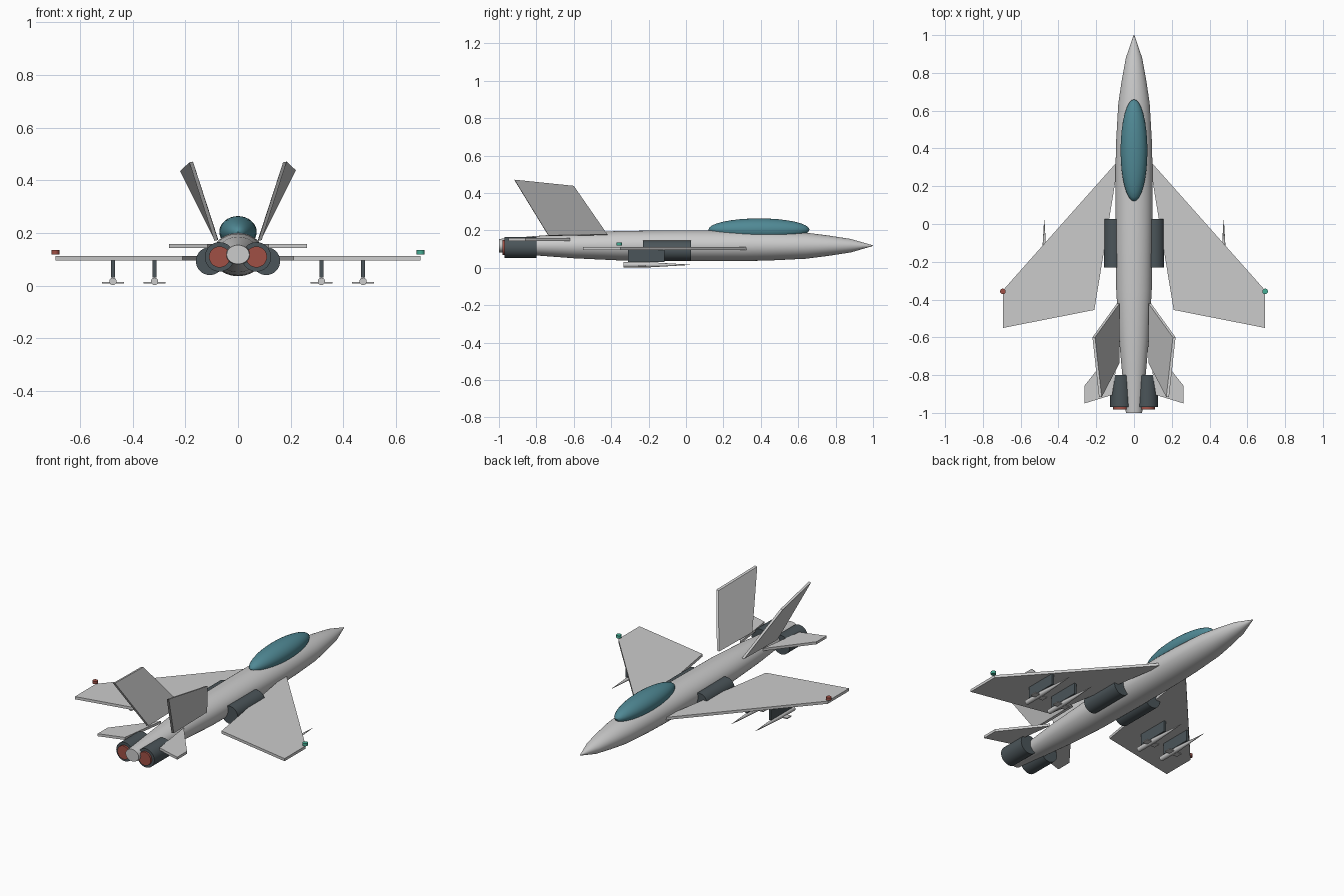
import bpy, bmesh, math
from mathutils import Vector

if "Cube" in bpy.data.objects:
    bpy.data.objects.remove(bpy.data.objects["Cube"])


def material(name, color):
    m = bpy.data.materials.new(name)
    m.diffuse_color = (*color, 1)
    m.use_nodes = True
    m.node_tree.nodes["Principled BSDF"].inputs["Base Color"].default_value = m.diffuse_color
    return m


DARK = material("dark_metal", (0.07, 0.09, 0.10))
TEAL = material("canopy_glass", (0.08, 0.25, 0.30))
RED = material("red_glow", (0.35, 0.08, 0.06))
GREEN = material("green_light", (0.06, 0.42, 0.30))


def finish(name, bm, mat=None, smooth=False):
    bmesh.ops.recalc_face_normals(bm, faces=bm.faces)
    me = bpy.data.meshes.new(name)
    bm.to_mesh(me)
    bm.free()
    ob = bpy.data.objects.new(name, me)
    bpy.context.collection.objects.link(ob)
    if mat:
        me.materials.append(mat)
    if smooth:
        bpy.ops.object.select_all(action='DESELECT')
        bpy.context.view_layer.objects.active = ob
        ob.select_set(True)
        bpy.ops.object.shade_smooth_by_angle(angle=math.radians(35))
    return ob


def lathe_y(name, center, profile, mat=None, n=32, zscale=1.0):
    """Rings of (y, radius) about a y-directed axis through center (x, z)."""
    bm = bmesh.new()
    rings = []
    for y, r in profile:
        angles = [2 * math.pi * i / n for i in range(n)]
        rings.append([bm.verts.new((center[0] + r * math.cos(a), y,
                                    center[1] + r * zscale * math.sin(a))) for a in angles])
    for a, b in zip(rings, rings[1:]):
        for i in range(n):
            bm.faces.new((a[i], a[(i + 1) % n], b[(i + 1) % n], b[i]))
    bm.faces.new(rings[0])
    bm.faces.new(rings[-1])
    return finish(name, bm, mat, True)


def plate(name, points, offset, mat=None):
    """Flat polygon thickened along an offset vector."""
    bm = bmesh.new()
    low = [bm.verts.new(p) for p in points]
    high = [bm.verts.new(Vector(p) + Vector(offset)) for p in points]
    bm.faces.new(low)
    bm.faces.new(high)
    for i in range(len(low)):
        j = (i + 1) % len(low)
        bm.faces.new((low[i], low[j], high[j], high[i]))
    return finish(name, bm, mat)


def box(name, c, s, mat=None):
    x, y, z = (c[i] - s[i] / 2 for i in range(3))
    return plate(name, [(x, y, z), (x + s[0], y, z), (x + s[0], y + s[1], z),
                        (x, y + s[1], z)], (0, 0, s[2]), mat)


# Fuselage
lathe_y("fuselage", (0, 0.118),
        [(-1, 0.043), (-0.8, 0.062), (-0.6, 0.08), (-0.35, 0.094), (0, 0.098), (0.3, 0.098),
         (0.45, 0.094), (0.64, 0.083), (0.76, 0.065), (0.88, 0.043), (1, 0.002)],
        zscale=0.84, n=40)

# Canopy
bm = bmesh.new()
bmesh.ops.create_uvsphere(bm, u_segments=32, v_segments=16, radius=1)
bmesh.ops.scale(bm, vec=(0.071, 0.27, 0.06), verts=bm.verts)
bmesh.ops.translate(bm, vec=(0, 0.39, 0.204), verts=bm.verts)
finish("canopy", bm, TEAL, True)

for side, s in (("left", -1), ("right", 1)):
    # Wings and tailplanes
    plate(side + "_wing", [(s * x, y, 0.096) for x, y in
                           ((0.08, 0.34), (0.693, -0.35), (0.693, -0.55), (0.21, -0.455))],
          (0, 0, 0.016))
    plate(side + "_tailplane", [(s * x, y, 0.143) for x, y in
                                ((0.075, -0.62), (0.263, -0.857), (0.263, -0.95), (0.115, -0.905))],
          (0, 0, 0.015))
    # Canted fins
    plate(side + "_fin", [(s * 0.083 - 0.007, -0.42, 0.175), (s * 0.213 - 0.007, -0.6, 0.435),
                          (s * 0.178 - 0.007, -0.917, 0.468), (s * 0.083 - 0.007, -0.735, 0.17)],
          (0.014, 0, 0.003))
    # Intakes
    lathe_y(side + "_intake", (s * 0.107, 0.093), [(-0.23, 0.053), (0.027, 0.053)], DARK)
    # Engine nozzles and glowing exhaust discs
    lathe_y(side + "_nozzle", (s * 0.07, 0.109), [(-0.97, 0.056), (-0.8, 0.056)], DARK)
    lathe_y(side + "_exhaust", (s * 0.07, 0.109), [(-0.982, 0.04), (-0.965, 0.04)], RED)
    # Pylons with missiles
    for pos, x in (("inner", 0.317), ("outer", 0.475)):
        tag = f"{side}_{pos}"
        box(tag + "_pylon", (s * x, -0.213, 0.065), (0.015, 0.195, 0.07), DARK)
        lathe_y(tag + "_missile", (s * x, 0.016),
                [(-0.335, 0.014), (-0.2, 0.014), (0.022, 0.001)], n=16)
        box(tag + "_missile_fins", (s * x, -0.235, 0.011), (0.085, 0.04, 0.006))
    # Wingtip lights
    bm = bmesh.new()
    bmesh.ops.create_cone(bm, cap_ends=True, segments=16, radius1=0.015, radius2=0.015, depth=0.016)
    bmesh.ops.translate(bm, vec=(s * 0.694, -0.357, 0.127), verts=bm.verts)
    finish(side + "_wingtip_light", bm, GREEN if s > 0 else RED, True)
